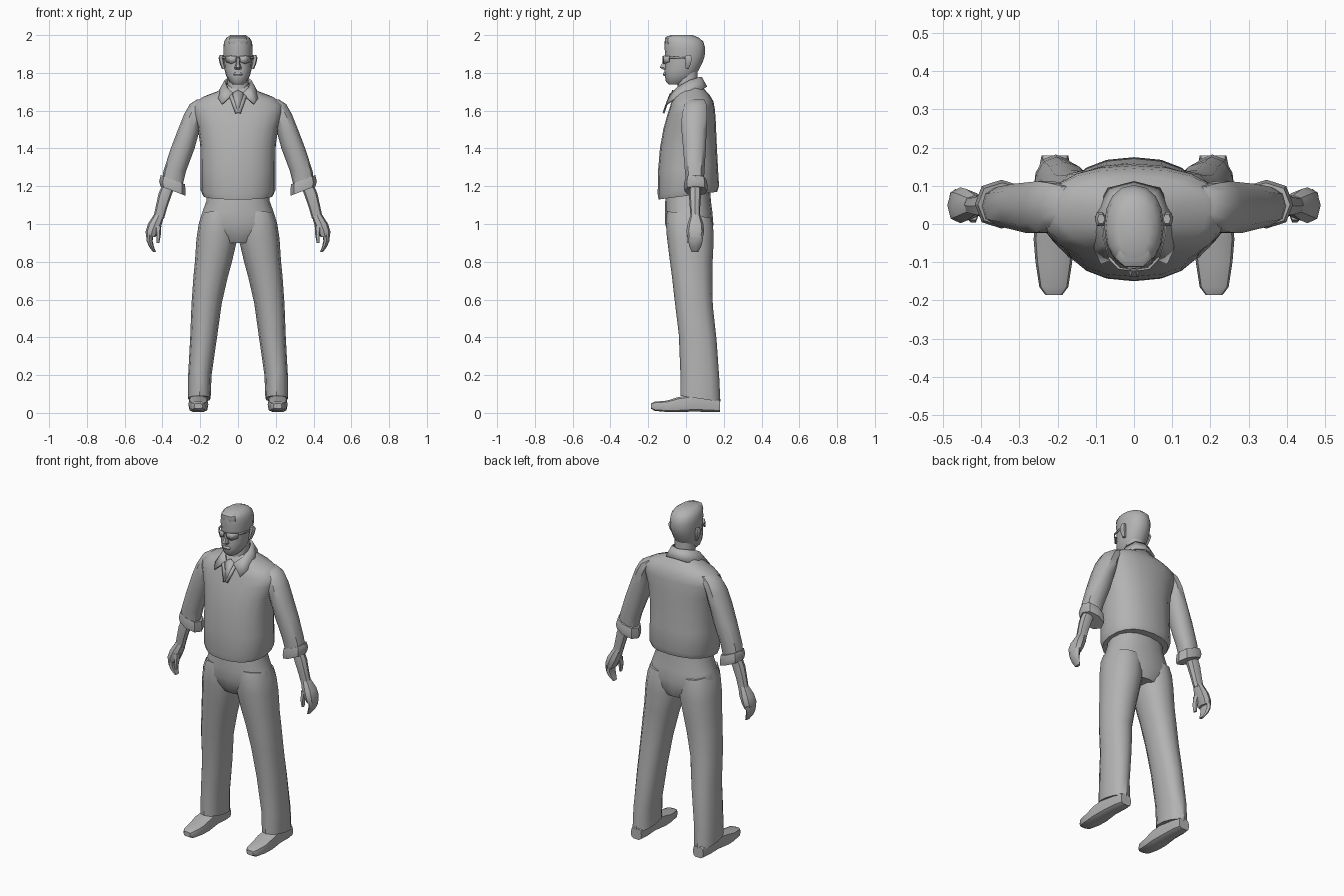
import bpy, bmesh, math
from mathutils import Vector

grey = bpy.data.materials.new("plain grey")
grey.diffuse_color = (0.45, 0.45, 0.45, 1)


def finish(name, bm, mirror=False, thick=0, angle=40):
    bmesh.ops.recalc_face_normals(bm, faces=bm.faces)
    me = bpy.data.meshes.new(name)
    bm.to_mesh(me)
    bm.free()
    me.materials.append(grey)
    ob = bpy.data.objects.new(name, me)
    bpy.context.collection.objects.link(ob)
    if mirror:
        ob.modifiers.new("mirror", 'MIRROR')
    if thick:
        m = ob.modifiers.new("thickness", 'SOLIDIFY')
        m.thickness = thick
        m.offset = 0
    bpy.ops.object.select_all(action='DESELECT')
    ob.select_set(True)
    bpy.context.view_layer.objects.active = ob
    bpy.ops.object.shade_smooth_by_angle(angle=math.radians(angle))
    return ob


def loft(name, rows, n=12, power=2.3, tilt=(0, 0), along_y=False, mirror=False):
    """Rows are (height, centre x, half width, low depth, high depth)."""
    bm = bmesh.new()
    rings = []
    for h, cx, rx, lo, hi in rows:
        ring = []
        for i in range(n):
            a = 2 * math.pi * i / n
            c, s = math.cos(a), math.sin(a)
            dx = rx * math.copysign(abs(c) ** (2 / power), c)
            dd = (hi - lo) / 2 * math.copysign(abs(s) ** (2 / power), s)
            d, hh = (lo + hi) / 2 + dd, h + tilt[0] * dx + tilt[1] * dd
            ring.append(bm.verts.new((cx + dx, hh, d) if along_y else (cx + dx, d, hh)))
        rings.append(ring)
    for a, b in zip(rings, rings[1:]):
        for i in range(n):
            j = (i + 1) % n
            bm.faces.new((a[i], a[j], b[j], b[i]))
    bm.faces.new(rings[0])
    bm.faces.new(rings[-1])
    return finish(name, bm, mirror)


def sheet(name, upper, lower, thick, mirror=True):
    bm = bmesh.new()
    u = [bm.verts.new(p) for p in upper]
    l = [bm.verts.new(p) for p in lower]
    for i in range(len(u) - 1):
        bm.faces.new((u[i], u[i + 1], l[i + 1], l[i]))
    return finish(name, bm, mirror, thick)


# Shirt body, with the hem higher at the back
loft("shirt", [
    (1.15, 0, .185, -.145, .165), (1.18, 0, .198, -.15, .175), (1.30, 0, .198, -.148, .168),
    (1.42, 0, .20, -.138, .162), (1.52, 0, .215, -.12, .158), (1.59, 0, .238, -.10, .153),
    (1.635, 0, .238, -.085, .145), (1.67, 0, .19, -.075, .125), (1.70, 0, .11, -.06, .10),
    (1.74, 0, .06, -.035, .07)], n=20, tilt=(0, .13))

# Sleeves and rolled cuffs
loft("sleeve", [
    (1.20, .35, .055, 0, .095), (1.28, .335, .06, -.008, .10), (1.40, .293, .063, -.018, .108),
    (1.50, .26, .058, -.027, .112), (1.58, .233, .053, -.025, .115), (1.635, .205, .05, -.01, .11),
    (1.66, .17, .045, .01, .10)], n=10, mirror=True)
loft("cuff", [
    (1.175, .345, .055, .005, .10), (1.175, .345, .066, -.008, .112), (1.20, .347, .07, -.012, .116),
    (1.235, .345, .064, -.006, .108), (1.235, .345, .05, .005, .095)],
    n=8, tilt=(.38, 0), mirror=True)

# Forearms, hands and fingers
loft("forearm", [
    (1.03, .42, .029, .025, .075), (1.09, .405, .031, .02, .075), (1.16, .385, .036, .015, .08),
    (1.22, .36, .036, .02, .08)], n=8, mirror=True)
loft("palm", [
    (.93, .462, .025, .008, .09), (.96, .455, .034, .002, .096), (1.0, .44, .037, .008, .092),
    (1.05, .417, .028, .025, .075)], n=8, mirror=True)
loft("fingers", [
    (.853, .443, .008, .03, .065), (.88, .458, .013, .018, .08), (.91, .468, .016, .012, .088),
    (.95, .467, .02, .008, .092)], n=8, mirror=True)
loft("thumb", [
    (.90, .424, .007, .004, .026), (.94, .421, .012, .002, .034), (.99, .424, .018, .008, .05)],
    n=6, mirror=True)

# Trousers
loft("trouser_seat", [
    (.90, 0, .10, -.07, .125), (.94, 0, .17, -.095, .14), (1.0, 0, .208, -.11, .145),
    (1.06, 0, .19, -.112, .14), (1.12, 0, .168, -.11, .132), (1.18, 0, .16, -.105, .128)], n=16)
loft("trouser_leg", [
    (.075, .205, .06, -.03, .182), (.20, .202, .062, -.03, .176), (.40, .182, .071, -.038, .162),
    (.58, .166, .08, -.06, .142), (.72, .145, .091, -.076, .139), (.80, .13, .098, -.087, .14),
    (.92, .112, .108, -.102, .146), (1.0, .105, .103, -.107, .144), (1.05, .10, .09, -.10, .135)],
    n=12, tilt=(0, -.15), mirror=True)

# Shoes, from toe to heel
loft("shoe", [
    (-.186, .21, .022, .022, .05), (-.165, .21, .038, .01, .06), (-.10, .21, .048, .004, .066),
    (-.04, .21, .053, .003, .085), (.05, .21, .045, .006, .10), (.13, .208, .044, .002, .10),
    (.18, .207, .035, .004, .07)], n=10, power=3.5, along_y=True, mirror=True)

# Neck and head
loft("neck", [(1.66, 0, .062, -.05, .07), (1.74, 0, .056, -.045, .062), (1.83, 0, .056, -.05, .062)])
loft("head", [
    (1.738, 0, .028, -.092, -.02), (1.755, 0, .046, -.107, .02), (1.785, 0, .063, -.112, .05),
    (1.82, 0, .072, -.113, .07), (1.86, 0, .075, -.108, .09), (1.89, 0, .077, -.111, .099),
    (1.93, 0, .078, -.113, .102), (1.965, 0, .074, -.113, .092), (1.985, 0, .062, -.11, .07),
    (2.0, 0, .04, -.08, .035)], n=16, power=2.2)
loft("hair_front", [
    (1.945, 0, .05, -.108, 0), (1.965, 0, .055, -.114, 0), (1.985, 0, .052, -.114, .03),
    (1.995, 0, .04, -.10, .03)], n=10, power=3)
loft("nose", [
    (1.818, 0, .017, -.125, -.09), (1.828, 0, .018, -.143, -.09), (1.85, 0, .011, -.13, -.09),
    (1.88, 0, .008, -.117, -.09)], n=6, power=2)
loft("mouth", [(1.783, 0, .02, -.117, -.09), (1.792, 0, .026, -.122, -.09), (1.803, 0, .018, -.118, -.09)],
     n=8, power=2)
loft("ear", [
    (1.82, .075, .01, -.002, .015), (1.85, .085, .012, -.008, .028), (1.88, .09, .013, -.008, .034),
    (1.895, .086, .010, .0, .026)], n=6, mirror=True)

# Glasses: lenses, bridge and side arms
sheet("lens", [(.008, -.121, 1.888), (.04, -.116, 1.891), (.066, -.088, 1.888)],
      [(.012, -.121, 1.858), (.036, -.116, 1.848), (.062, -.09, 1.858)], .006)
sheet("glasses_arm", [(.066, -.088, 1.888), (.081, -.03, 1.885), (.084, .01, 1.883)],
      [(.066, -.088, 1.877), (.081, -.03, 1.876), (.084, .01, 1.874)], .004)
sheet("glasses_bridge", [(-.01, -.121, 1.888), (.01, -.121, 1.888)],
      [(-.01, -.121, 1.88), (.01, -.121, 1.88)], .005, mirror=False)

# Shirt collar with pointed tips, and the open neck below it
sheet("collar",
      [(0, .08, 1.775), (.045, .065, 1.775), (.068, .015, 1.758), (.058, -.04, 1.725), (.024, -.078, 1.69)],
      [(0, .108, 1.725), (.065, .092, 1.715), (.105, .02, 1.69), (.102, -.065, 1.66), (.085, -.102, 1.635)],
      .01)
sheet("open_neck", [(0, -.07, 1.71), (.034, -.074, 1.69)], [(0, -.118, 1.595), (.006, -.116, 1.60)], .004)
sheet("neck_edge", [(.03, -.084, 1.69), (.046, -.088, 1.675)], [(.0, -.121, 1.59), (.014, -.117, 1.585)], .006)
